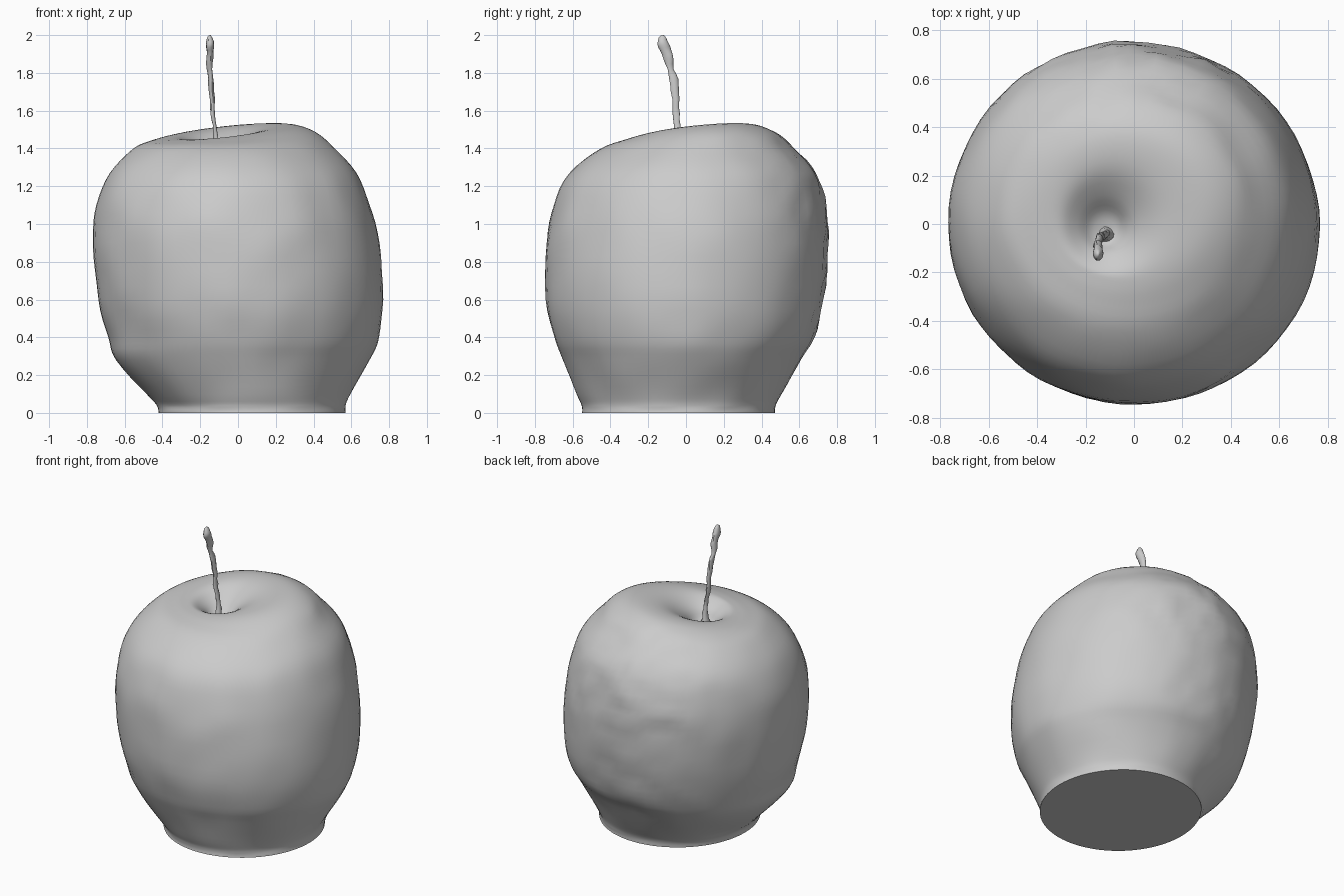
import bpy, bmesh, math
from mathutils import Vector, noise

cube = bpy.data.objects.get("Cube")
if cube:
    bpy.data.objects.remove(cube)

# One plain grey for the whole fruit
grey = bpy.data.materials.new("matte grey")
grey.use_nodes = True
colour = (0.6, 0.6, 0.6, 1)
grey.diffuse_color = colour
grey.node_tree.nodes["Principled BSDF"].inputs["Base Color"].default_value = colour


def smooth_rows(rows, steps):
    """Catmull-Rom interpolation between the profile rows."""
    out = []
    last = len(rows) - 1
    for i in range(last):
        quad = [rows[max(0, min(last, i + k))] for k in (-1, 0, 1, 2)]
        for s in range(steps):
            t = s / steps
            out.append([b + t / 2 * (c - a + t * (2*a - 5*b + 4*c - d + t * (3*(b - c) + d - a)))
                        for a, b, c, d in zip(*quad)])
    return out + [rows[-1]]


def loft(name, rows, sides, steps, shape=None):
    """Skin oval rings given as z, x min, x max, y min, y max, tilt."""
    bm = bmesh.new()
    rings = []
    for z, x0, x1, y0, y1, tilt in smooth_rows(rows, steps):
        ring = []
        for k in range(sides):
            a = math.tau * k / sides
            dx = (x1 - x0) / 2 * math.cos(a)
            dy = (y1 - y0) / 2 * math.sin(a)
            p = Vector(((x0 + x1) / 2 + dx, (y0 + y1) / 2 + dy, z + tilt * (dx + dy)))
            ring.append(bm.verts.new(shape(p) if shape else p))
        rings.append(ring)
    for low, high in zip(rings, rings[1:]):
        for k in range(sides):
            n = (k + 1) % sides
            bm.faces.new((low[k], low[n], high[n], high[k]))
    bm.faces.new(rings[0][::-1])
    bm.faces.new(rings[-1])
    mesh = bpy.data.meshes.new(name)
    bm.to_mesh(mesh)
    bm.free()
    mesh.materials.append(grey)
    obj = bpy.data.objects.new(name, mesh)
    bpy.context.collection.objects.link(obj)
    bpy.ops.object.select_all(action='DESELECT')
    obj.select_set(True)
    bpy.context.view_layer.objects.active = obj
    bpy.ops.object.shade_smooth_by_angle(angle=math.radians(50))
    return obj


def dent(p):
    """Slight lumps on the skin, rougher along the back."""
    out = Vector((p.x, p.y, 0))
    if p.z < 0.02 or out.length < 0.45:
        return p
    back = max(0, out.normalized().y - 0.6) * min(1, p.z)
    lump = 0.008 * noise.noise(p * 5) + 0.05 * back * noise.noise(p * 9)
    return p + out.normalized() * lump


# Fruit body: cut flat base, swelling sides, tilted rim and hollow at the stem
body = [
    (0, -.42, .57, -.55, .47, 0),
    (.04, -.43, .57, -.55, .475, 0),
    (.1, -.485, .595, -.575, .505, 0),
    (.28, -.65, .695, -.65, .61, 0),
    (.4, -.69, .745, -.70, .68, 0),
    (.6, -.74, .768, -.745, .73, 0),
    (.9, -.77, .75, -.74, .75, 0),
    (1.1, -.75, .70, -.70, .735, 0),
    (1.27, -.68, .63, -.615, .685, 0),
    (1.4, -.555, .51, -.45, .57, 0),
    (1.465, -.45, .41, -.32, .47, .05),
    (1.49, -.37, .28, -.24, .36, .1),
    (1.475, -.30, .12, -.19, .23, .11),
    (1.42, -.235, .0, -.125, .12, .08),
    (1.36, -.18, -.06, -.085, .04, 0),
    (1.34, -.13, -.11, -.05, -.03, 0),
]
loft("apple_body", body, 72, 4, dent)

# Stem: thin at the foot, knobbly, leaning forward to a thicker tip
stem = [
    (1.33, -.15, -.08, -.08, -.01, 0),
    (1.42, -.132, -.102, -.06, -.025, 0),
    (1.52, -.135, -.115, -.065, -.032, 0),
    (1.62, -.148, -.122, -.07, -.035, 0),
    (1.74, -.158, -.13, -.088, -.035, 0),
    (1.82, -.164, -.134, -.1, -.062, 0),
    (1.9, -.166, -.132, -.13, -.07, 0),
    (1.95, -.172, -.126, -.153, -.09, 0),
    (1.985, -.166, -.136, -.145, -.105, 0),
    (2, -.155, -.145, -.13, -.12, 0),
]
loft("stem", stem, 10, 3,
     lambda p: p + Vector((1, 1, 0)) * 0.008 * noise.noise(p * 22))
